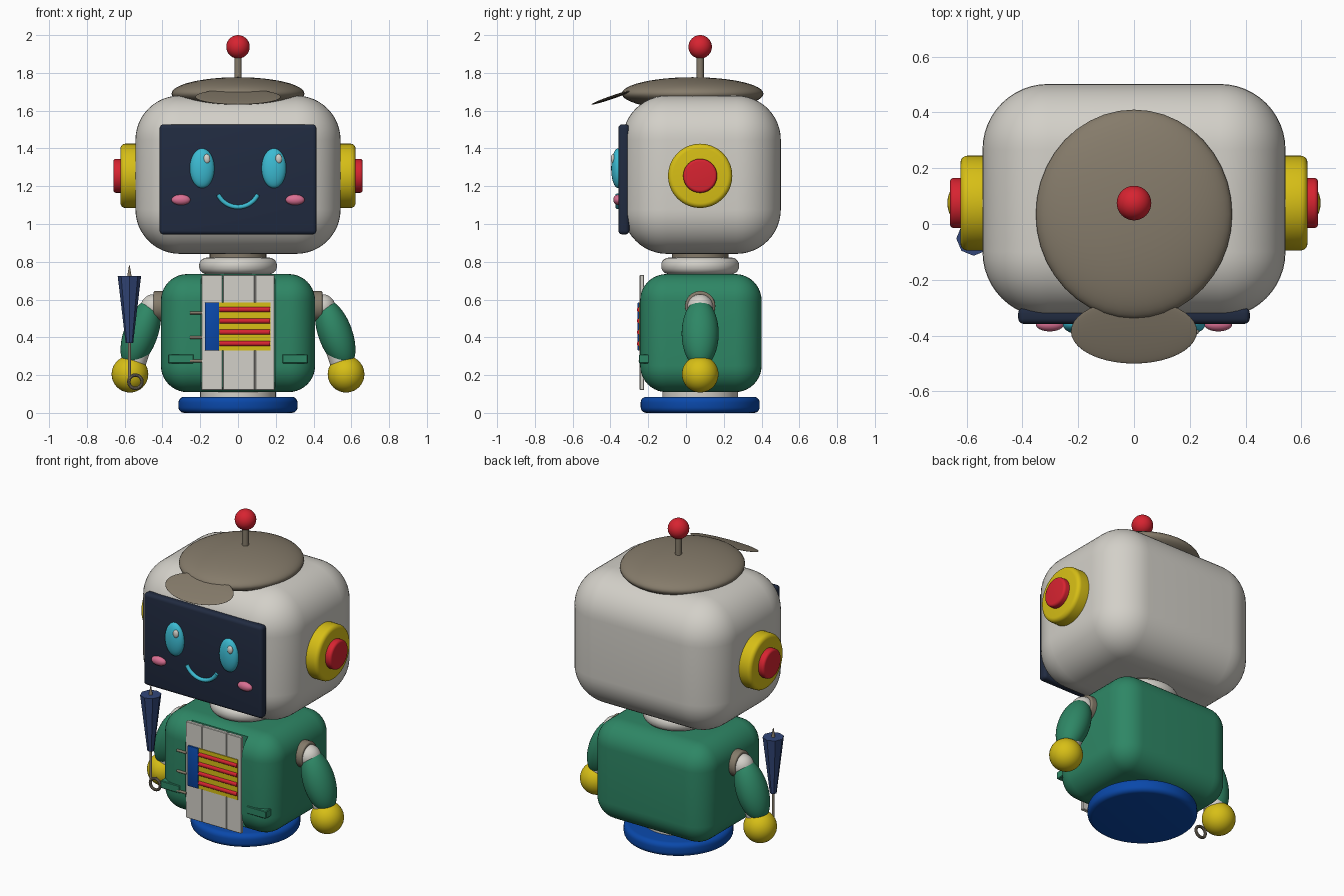
import bpy, bmesh, math
from mathutils import Vector

if "Cube" in bpy.data.objects:
    bpy.data.objects.remove(bpy.data.objects["Cube"])

CY = 0.075  # depth of the main vertical axis


def mat(name, rgb):
    m = bpy.data.materials.new(name)
    m.diffuse_color = (*rgb, 1)
    m.use_nodes = True
    m.node_tree.nodes["Principled BSDF"].inputs["Base Color"].default_value = m.diffuse_color
    return m


WHITE = mat("warm_white", (0.65, 0.63, 0.58))
GREEN = mat("jacket_green", (0.027, 0.24, 0.13))
YELLOW = mat("yellow", (0.68, 0.52, 0.008))
RED = mat("red", (0.68, 0.017, 0.03))
BLUE = mat("blue", (0.003, 0.065, 0.40))
NAVY = mat("screen_navy", (0.015, 0.024, 0.052))
BROWN = mat("taupe", (0.235, 0.198, 0.145))
CYAN = mat("cyan", (0.045, 0.50, 0.65))
PINK = mat("pink", (0.70, 0.16, 0.29))
INDIGO = mat("umbrella_blue", (0.032, 0.062, 0.19))


def finish(name, m, smooth=True):
    o = bpy.context.object
    o.name = name
    o.data.materials.append(m)
    if smooth:
        bpy.ops.object.shade_smooth_by_angle(angle=math.radians(35))
    return o


def box(name, m, lo, hi, r=0.0, seg=3):
    """Box between two corners with rounded edges."""
    lo, hi = Vector(lo), Vector(hi)
    bpy.ops.mesh.primitive_cube_add(size=1, location=(lo + hi) / 2)
    o = bpy.context.object
    bm = bmesh.new()
    bm.from_mesh(o.data)
    bmesh.ops.scale(bm, vec=hi - lo, verts=bm.verts)
    if r:
        bmesh.ops.bevel(bm, geom=bm.edges[:], offset=r, segments=seg,
                        profile=0.5, affect='EDGES')
    bm.to_mesh(o.data)
    bm.free()
    return finish(name, m, r > 0)


def ball(name, m, loc, rad, rot=(0, 0, 0)):
    bpy.ops.mesh.primitive_uv_sphere_add(segments=40, ring_count=24, radius=1,
                                         location=loc, rotation=rot)
    bpy.context.object.scale = rad
    return finish(name, m)


def rod(name, m, a, b, r, bevel=0.0, verts=48, r2=None):
    """Cylinder or cone between two points, optionally with rounded rims."""
    a, b = Vector(a), Vector(b)
    d = b - a
    bpy.ops.mesh.primitive_cone_add(vertices=verts, radius1=r,
                                    radius2=r if r2 is None else r2,
                                    depth=d.length, location=(a + b) / 2,
                                    rotation=d.to_track_quat('Z', 'Y').to_euler())
    if bevel:
        mod = bpy.context.object.modifiers.new("rim", 'BEVEL')
        mod.width, mod.segments = bevel, 5
        mod.limit_method, mod.angle_limit = 'ANGLE', math.radians(40)
        bpy.ops.object.modifier_apply(modifier="rim")
    return finish(name, m, verts > 12)


# base, waist and neck
rod("base_disc", BLUE, (0, CY, 0), (0, CY, 0.085), 0.315, 0.03, 64)
rod("waist", WHITE, (0, CY, 0.07), (0, CY, 0.14), 0.20)
rod("neck", BROWN, (0, CY, 0.70), (0, CY, 0.88), 0.15)
rod("neck_ring", WHITE, (0, CY, 0.735), (0, CY, 0.822), 0.206, 0.04, 64)

# jacket with an open slot down the front
jacket = box("jacket", GREEN, (-0.408, -0.243, 0.11), (0.408, 0.40, 0.735), 0.14, 10)
cutter = box("slot_cutter", GREEN, (-0.196, -0.4, 0.0), (0.196, -0.18, 0.9))
mod = jacket.modifiers.new("slot", 'BOOLEAN')
mod.object, mod.operation, mod.solver = cutter, 'DIFFERENCE', 'EXACT'
bpy.context.view_layer.objects.active = jacket
bpy.ops.object.modifier_apply(modifier="slot")
bpy.data.objects.remove(cutter)

# front panel planks
edges = (-0.195, -0.08, 0.09, 0.195)
for x0, x1 in zip(edges, edges[1:]):
    box("front_plank", WHITE, (x0 + 0.001, -0.245, 0.12), (x1 - 0.001, -0.222, 0.73), 0.003, 1)

# chest badge: blue edge, yellow field, red bars
box("badge_edge", BLUE, (-0.175, -0.256, 0.33), (-0.10, -0.235, 0.585), 0.004, 2)
box("badge_field", YELLOW, (-0.10, -0.25, 0.33), (0.172, -0.235, 0.585))
for i in range(4):
    z = 0.367 + 0.06 * i
    rod("badge_bar", RED, (-0.098, -0.246, z), (0.17, -0.246, z), 0.014, verts=16)

# toggles and pockets
for z in (0.275, 0.40, 0.53):
    rod("toggle", BROWN, (-0.255, -0.243, z), (-0.19, -0.243, z), 0.008, verts=16)
for s in (-1, 1):
    xs = sorted((0.235 * s, 0.37 * s))
    box("pocket", GREEN, (xs[0], -0.249, 0.262), (xs[1], -0.19, 0.31), 0.004, 1)

# head and face screen
box("head", WHITE, (-0.543, -0.335, 0.842), (0.543, 0.502, 1.68), 0.235, 12)
box("face_screen", NAVY, (-0.415, -0.358, 0.945), (0.415, -0.30, 1.527), 0.02, 4)
for s in (-1, 1):
    ball("eye", CYAN, (0.19 * s, -0.36, 1.295), (0.065, 0.036, 0.105))
    ball("eye_glint", WHITE, (0.19 * s + 0.025, -0.386, 1.345), (0.018, 0.012, 0.025))
    ball("cheek", PINK, (0.302 * s, -0.36, 1.128), (0.05, 0.025, 0.028))

# smile: swept arc
cu = bpy.data.curves.new("smile", 'CURVE')
cu.dimensions = '3D'
cu.bevel_depth, cu.bevel_resolution, cu.use_fill_caps = 0.012, 3, True
sp = cu.splines.new('POLY')
sp.points.add(20)
for i, p in enumerate(sp.points):
    t = math.radians(-64 + 128 * i / 20)
    p.co = (0.117 * math.sin(t), -0.362, 1.207 - 0.117 * math.cos(t), 1)
cu.materials.append(CYAN)
bpy.context.collection.objects.link(bpy.data.objects.new("smile", cu))

# ears
for s in (-1, 1):
    rod("ear_pad", YELLOW, (0.48 * s, CY, 1.255), (0.622 * s, CY, 1.255), 0.17, 0.025, 64)
    rod("ear_cap", RED, (0.58 * s, CY, 1.255), (0.66 * s, CY, 1.255), 0.09, 0.015)

# cap with tilted brim, antenna
ball("cap", BROWN, (0, 0.035, 1.69), (0.352, 0.375, 0.087))
ball("cap_brim", BROWN, (0, -0.385, 1.673), (0.226, 0.122, 0.009), (math.radians(19), 0, 0))
rod("antenna", BROWN, (0, CY, 1.74), (0, CY, 1.90), 0.019, verts=24)
ball("antenna_ball", RED, (0, CY, 1.938), (0.062,) * 3)

# arms
for s in (-1, 1):
    rod("shoulder_ring", BROWN, (0.38 * s, CY, 0.565), (0.447 * s, CY, 0.565), 0.08, 0.01)
    ball("shoulder", WHITE, (0.447 * s, CY, 0.56), (0.068,) * 3)
    rod("inner_arm", WHITE, (0.45 * s, CY, 0.56), (0.565 * s, CY, 0.22), 0.062)
    ball("sleeve", GREEN, (0.515 * s, CY, 0.42), (0.09, 0.098, 0.19),
         (0, math.radians(-20) * s, 0))
    ball("hand", YELLOW, (0.572 * s, CY, 0.205), (0.097,) * 3)

# folded umbrella held in one hand
ux, uy = -0.575, -0.052
rod("umbrella_canopy", INDIGO, (ux, uy, 0.37), (ux, uy, 0.725), 0.02, verts=8, r2=0.062)
rod("umbrella_tip", BROWN, (ux, uy, 0.72), (ux, uy, 0.78), 0.012, verts=12, r2=0.002)
rod("umbrella_shaft", BROWN, (ux, uy, 0.17), (ux, uy, 0.38), 0.008, verts=16)
bpy.ops.mesh.primitive_torus_add(major_radius=0.035, minor_radius=0.009, major_segments=32,
                                 minor_segments=10, location=(-0.543, uy, 0.165),
                                 rotation=(math.pi / 2, 0, 0))
finish("umbrella_handle", BROWN)
